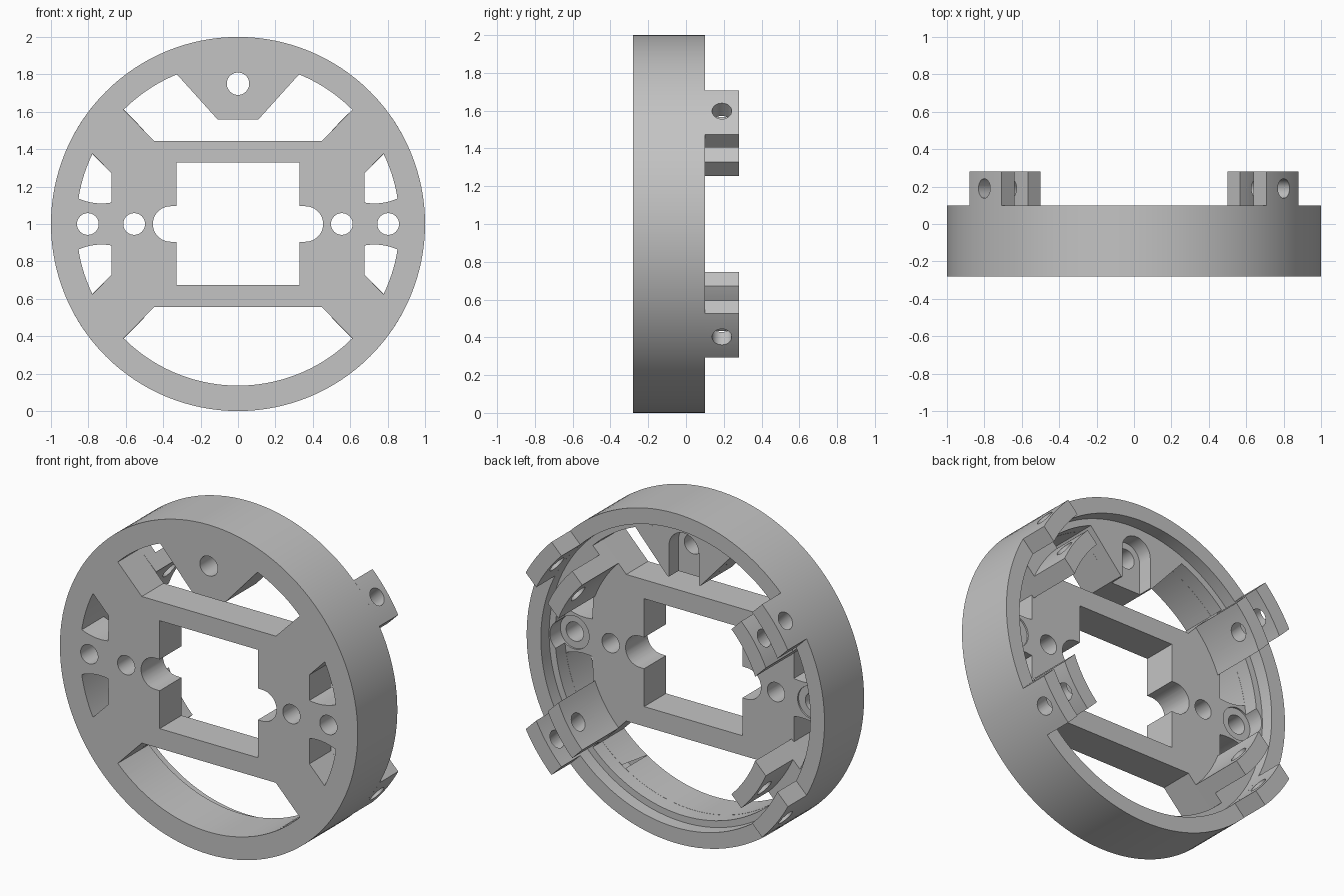
import bpy, bmesh
from math import sin, cos, radians, degrees, asin, sqrt, pi, tau
from mathutils import Vector, Matrix

cube = bpy.data.objects.get("Cube")
if cube:
    bpy.data.objects.remove(cube)

# Main dimensions: depth levels along y, radii from the wheel axis
FRONT, PLATE, LEDGE, RIM, BACK = -0.28, -0.07, 0.02, 0.10, 0.28
R_OUT, R_RIM, R_IN = 1.0, 0.905, 0.865
R_POST, R_SLOT = 0.708, 0.802
BAND = 0.405          # lugs lie between the lines x = z and x = z + BAND

grey = bpy.data.materials.new("plain_grey")
grey.use_nodes = True
grey.diffuse_color = (0.55, 0.55, 0.55, 1)
grey.node_tree.nodes["Principled BSDF"].inputs["Base Color"].default_value = (0.55, 0.55, 0.55, 1)


def finish(name, bm):
    bmesh.ops.recalc_face_normals(bm, faces=bm.faces)
    mesh = bpy.data.meshes.new(name)
    bm.to_mesh(mesh)
    bm.free()
    mesh.materials.append(grey)
    ob = bpy.data.objects.new(name, mesh)
    bpy.context.collection.objects.link(ob)
    return ob


def arc(r, a, b, cx=0, cz=0, n=24):
    """Points on a circle from angle a to b, in degrees."""
    return [(cx + r * cos(radians(a + (b - a) * i / n)),
             cz + r * sin(radians(a + (b - a) * i / n))) for i in range(n + 1)]


def circle(r, cx, cz, n=40):
    return arc(r, 0, 360, cx, cz, n)[:-1]


def flip(points, sx, sz):
    return [(x * sx, z * sz) for x, z in points]


def prism(name, points, y0, y1):
    """Extrude an outline, drawn about the wheel axis, along y."""
    bm = bmesh.new()
    face = bm.faces.new([bm.verts.new((x, y0, z + 1)) for x, z in points])
    made = bmesh.ops.extrude_face_region(bm, geom=[face])["geom"]
    verts = [v for v in made if isinstance(v, bmesh.types.BMVert)]
    bmesh.ops.translate(bm, verts=verts, vec=(0, y1 - y0, 0))
    return finish(name, bm)


def cut(ob, cutter):
    mod = ob.modifiers.new("cut", 'BOOLEAN')
    mod.operation, mod.solver, mod.object = 'DIFFERENCE', 'EXACT', cutter
    bpy.context.view_layer.objects.active = ob
    bpy.ops.object.modifier_apply(modifier=mod.name)


def drop(cutter):
    bpy.data.objects.remove(cutter)


def smooth(ob):
    bpy.ops.object.select_all(action='DESELECT')
    ob.select_set(True)
    bpy.context.view_layer.objects.active = ob
    bpy.ops.object.shade_smooth_by_angle(angle=radians(25))


# Wheel body: a shallow cup with a stepped rim, turned about the y axis
profile = [(0, FRONT), (R_OUT, FRONT), (R_OUT, RIM), (R_RIM, RIM), (R_RIM, LEDGE),
           (R_IN, LEDGE), (R_IN, PLATE), (0, PLATE)]
bm = bmesh.new()
verts = [bm.verts.new((r, y, 1)) for r, y in profile]
edges = [bm.edges.new(pair) for pair in zip(verts, verts[1:])]
bmesh.ops.spin(bm, geom=verts + edges, cent=(0, 0, 1), axis=(0, 1, 0),
               angle=tau, steps=128, use_merge=False)
bmesh.ops.remove_doubles(bm, verts=bm.verts, dist=0.0001)
body = finish("wheel_body", bm)

# Outlines of the openings in the front plate
rc = R_IN - 0.001
tab_angle = 67.8
window = ([(0.33, -0.325), (0.33, -0.095)] + arc(0.095, -90, 90, 0.36)
          + [(0.33, 0.095), (0.33, 0.33)])
window += [(-x, z) for x, z in reversed(window)]
top_half = [(0.45, 0.445)] + arc(rc, 45, tab_angle) + [(0.11, 0.56)]
top_open = top_half + [(-x, z) for x, z in reversed(top_half)]
low_open = [(0.45, -0.445)] + arc(rc, -45, -135, n=48) + [(-0.45, -0.445)]
side_open = ([(0.675, 0.27)] + arc(rc, 25.8, 10.2)
             + arc(0.3, -66, -100.5, 0.73, 0.41, 12))

openings = [window, top_open, low_open, circle(0.06, 0, 0.75)]
for sx in (1, -1):
    openings += [circle(0.058, 0.803 * sx, 0), circle(0.058, 0.555 * sx, 0)]
    openings += [flip(side_open, sx, sz) for sz in (1, -1)]
for outline in openings:
    tool = prism("opening_cutter", outline, FRONT - 0.1, PLATE + 0.03)
    cut(body, tool)
    drop(tool)

# Shallow round seats behind the outer side holes
for sx in (1, -1):
    tool = prism("seat_cutter", circle(0.1, 0.8 * sx, 0), PLATE - 0.01, LEDGE + 0.03)
    cut(body, tool)
    drop(tool)
smooth(body)

# Thick top tab with an open pocket around its hole
tab = prism("top_tab", arc(R_IN, tab_angle, 180 - tab_angle)
            + [(-0.11, 0.56), (0.11, 0.56)], PLATE, LEDGE)
tool = prism("pocket_cutter", arc(0.1, 0, 180, 0, 0.75)
             + [(-0.1, 0.5), (0.1, 0.5)], PLATE - 0.05, LEDGE + 0.05)
cut(tab, tool)
drop(tool)
smooth(tab)


def band_outline(r0, r1):
    """Piece of the diagonal band between two radii."""
    low = lambda r: 45 - degrees(asin(BAND / (r * sqrt(2))))
    return arc(r1, low(r1), 45, n=12) + arc(r0, 45, low(r0), n=12)


# Four slotted lugs, each drilled along its diagonal
for sx, side in ((1, "left"), (-1, "right")):
    for sz, level in ((1, "upper"), (-1, "lower")):
        name = level + "_" + side
        post = prism(name + "_inner_lug", flip(band_outline(R_POST, R_SLOT), sx, sz), PLATE, BACK)
        seat = prism(name + "_slot_floor", flip(band_outline(R_SLOT, R_IN), sx, sz), PLATE, LEDGE)
        outer = prism(name + "_outer_lug", flip(band_outline(R_RIM, R_OUT), sx, sz), RIM, BACK)
        bm = bmesh.new()
        bmesh.ops.create_cone(bm, cap_ends=True, segments=32, radius1=0.052,
                              radius2=0.052, depth=0.8)
        turn = Vector((sx, 0, sz)).to_track_quat('Z', 'Y').to_matrix().to_4x4()
        place = Matrix.Translation((0.725 * sx, 0.19, 1 + (0.725 - BAND / 2) * sz))
        bmesh.ops.transform(bm, matrix=place @ turn, verts=bm.verts)
        drill = finish("drill_cutter", bm)
        for ob in (post, outer):
            cut(ob, drill)
        drop(drill)
        for ob in (post, seat, outer):
            smooth(ob)
